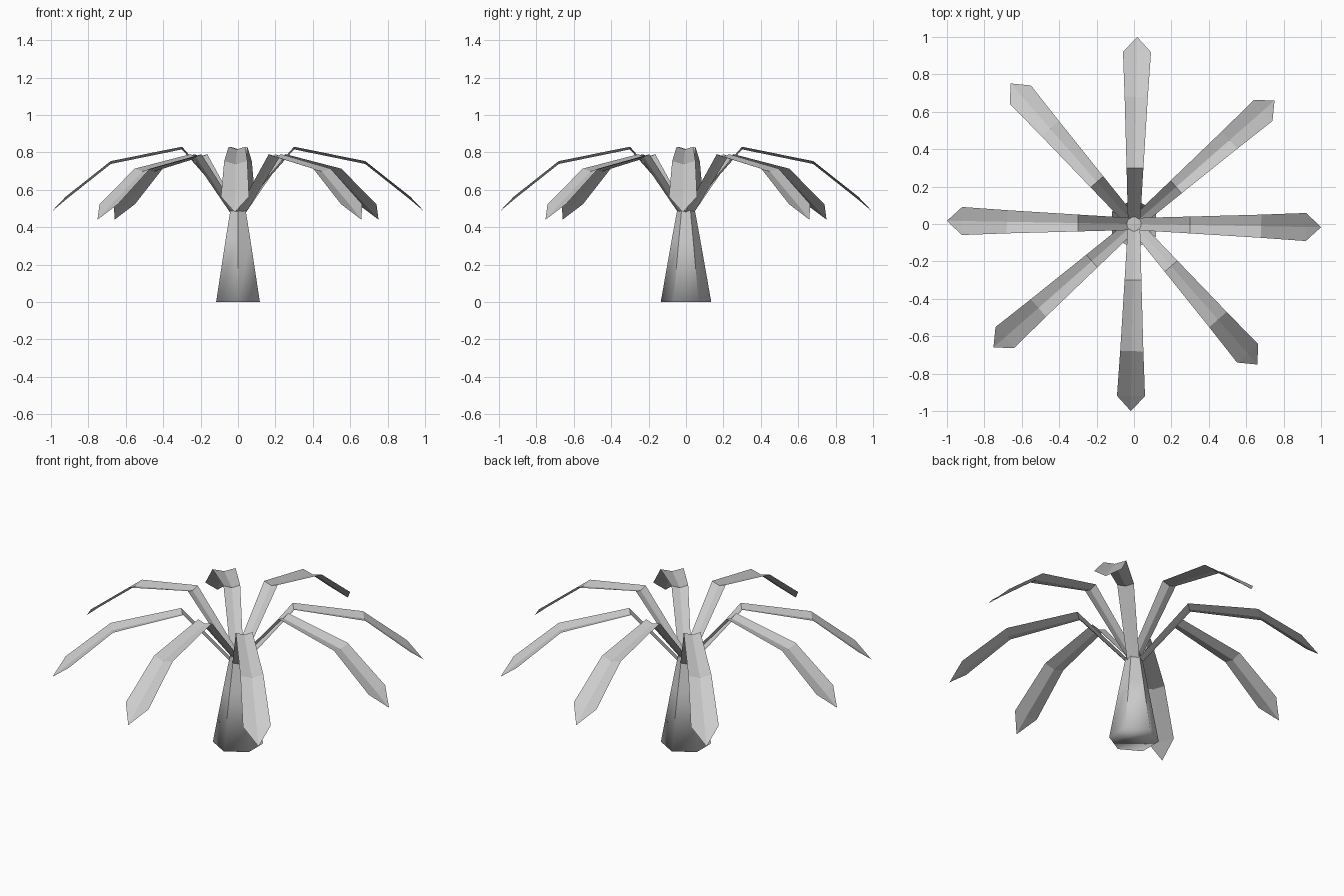
import bpy, bmesh
from math import radians, sin, cos, tau
from mathutils import Matrix, Vector

cube = bpy.data.objects.get("Cube")
if cube:
    bpy.data.objects.remove(cube, do_unlink=True)

# One plain grey for everything
GREY = (0.6, 0.6, 0.6, 1)
grey = bpy.data.materials.new("plain grey")
grey.use_nodes = True
grey.diffuse_color = GREY
bsdf = grey.node_tree.nodes["Principled BSDF"]
bsdf.inputs["Base Color"].default_value = GREY
bsdf.inputs["Roughness"].default_value = 0.9


def finish(name, bm):
    mesh = bpy.data.meshes.new(name)
    bm.to_mesh(mesh)
    bm.free()
    mesh.materials.append(grey)
    obj = bpy.data.objects.new(name, mesh)
    bpy.context.collection.objects.link(obj)
    return obj


def build_trunk():
    """Tapered hexagonal trunk, corners towards front and back."""
    bm = bmesh.new()
    rings = []
    for z, r in [(0, 0.135), (0.33, 0.077), (0.52, 0.042)]:
        rings.append([bm.verts.new((r * sin(tau * i / 6), -r * cos(tau * i / 6), z))
                      for i in range(6)])
    for low, high in zip(rings, rings[1:]):
        for i in range(6):
            j = (i + 1) % 6
            bm.faces.new((low[i], low[j], high[j], high[i]))
    bm.faces.new(rings[0][::-1])
    bm.faces.new(rings[-1])
    bm.normal_update()
    for f in bm.faces:
        f.smooth = True
    # Keep the upright corners and the top rim crisp
    for e in bm.edges:
        a, b = e.verts
        if abs(a.co.z - b.co.z) > 0.1 or min(a.co.z, b.co.z) > 0.5:
            e.smooth = False
    finish("trunk", bm)


# Frond stations: distance out, height, half width, keel depth
STATIONS = [(0.02, 0.51, 0.033, 0.012), (0.30, 0.83, 0.045, 0.014),
            (0.68, 0.753, 0.062, 0.015), (0.92, 0.563, 0.075, 0.015)]
TIP = (1.0, 0, 0.48)


def build_frond(name, angle, drop):
    """Drooping leaf folded along a lower middle keel, ending in a point."""
    bm = bmesh.new()
    rows = [[bm.verts.new((x, w, z)), bm.verts.new((x, 0, z - keel)),
             bm.verts.new((x, -w, z))] for x, z, w, keel in STATIONS]
    tip = bm.verts.new(TIP)
    for a, b in zip(rows, rows[1:]):
        for k in range(2):
            bm.faces.new((a[k], a[k + 1], b[k + 1], b[k]))
    for k in range(2):
        bm.faces.new((rows[-1][k], rows[-1][k + 1], tip))
    bm.transform(Matrix.Translation(Vector((0, 0, -drop)))
                 @ Matrix.Rotation(radians(angle), 4, "Z"))
    bm.normal_update()
    finish(name, bm)


build_trunk()
# Four upper fronds on the axes, four lower ones between them
for side, name in enumerate(["left", "back", "right", "front"]):
    build_frond(f"upper_frond_{name}", side * 90 - 1, 0)
for side, name in enumerate(["back_left", "back_right", "front_right", "front_left"]):
    build_frond(f"lower_frond_{name}", side * 90 + 41.3, 0.04)
